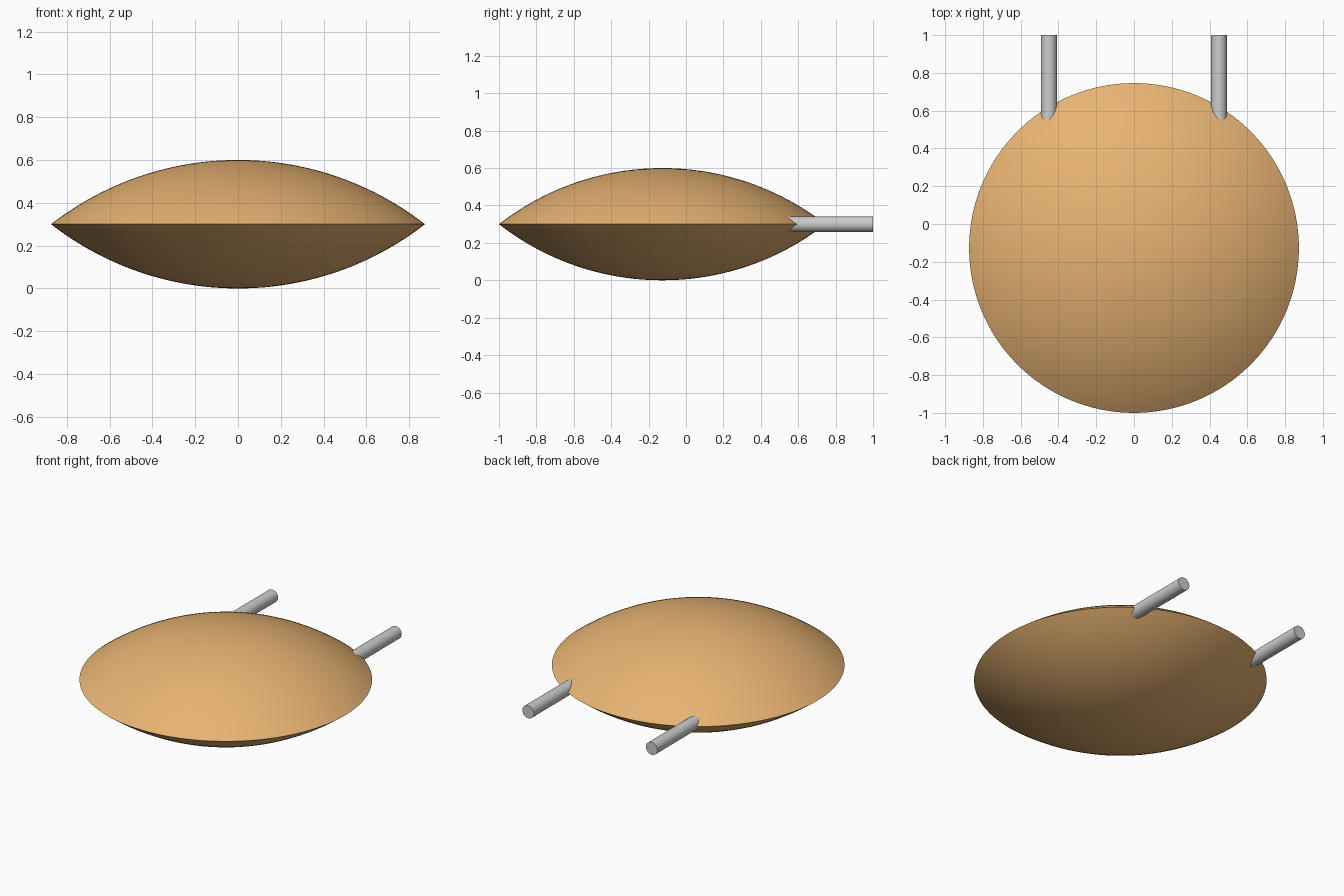
import bpy, bmesh, math
from mathutils import Matrix

if "Cube" in bpy.data.objects:
    bpy.data.objects.remove(bpy.data.objects["Cube"])

RIM, H, CY, CZ = 0.873, 0.3, -0.127, 0.3
R = (RIM**2 + H**2) / (2 * H)      # radius of the sphere each dome is cut from


def finish(bm, name, angle):
    bmesh.ops.recalc_face_normals(bm, faces=bm.faces)
    me = bpy.data.meshes.new(name)
    bm.to_mesh(me)
    bm.free()
    ob = bpy.data.objects.new(name, me)
    bpy.context.collection.objects.link(ob)
    bpy.ops.object.select_all(action='DESELECT')
    ob.select_set(True)
    bpy.context.view_layer.objects.active = ob
    bpy.ops.object.shade_smooth_by_angle(angle=math.radians(angle))
    return ob


# Lens-shaped disc: arc profile spun around z, mirrored top to bottom
bm = bmesh.new()
half = math.asin(RIM / R)
N = 24
arc = [(R * math.sin(half * i / N), R * math.cos(half * i / N) - (R - H)) for i in range(N + 1)]
profile = arc + [(r, -z) for r, z in reversed(arc[:-1])]
verts = [bm.verts.new((r, 0, z)) for r, z in profile]
edges = [bm.edges.new(p) for p in zip(verts, verts[1:])]
bmesh.ops.spin(bm, geom=verts + edges, cent=(0, 0, 0), axis=(0, 0, 1),
               angle=2 * math.pi, steps=128)
bmesh.ops.remove_doubles(bm, verts=bm.verts, dist=1e-4)
bm.transform(Matrix.Translation((0, CY, CZ)))
disc = finish(bm, "disc_body", 30)
mat = bpy.data.materials.new("orange_ceramic")
mat.diffuse_color = (0.8, 0.45, 0.17, 1)
mat.use_nodes = True
mat.node_tree.nodes["Principled BSDF"].inputs["Base Color"].default_value = mat.diffuse_color
disc.data.materials.append(mat)

# Two wire leads running out of the back of the disc
Y0, Y1 = 0.4, 1.0
for side, sx in (("left", -1), ("right", 1)):
    bm = bmesh.new()
    bmesh.ops.create_cone(bm, cap_ends=True, segments=32, radius1=0.042, radius2=0.042,
                          depth=Y1 - Y0,
                          matrix=Matrix.Translation((sx * 0.45, (Y0 + Y1) / 2, CZ))
                          @ Matrix.Rotation(math.pi / 2, 4, 'X'))
    finish(bm, side + "_wire_lead", 40)
